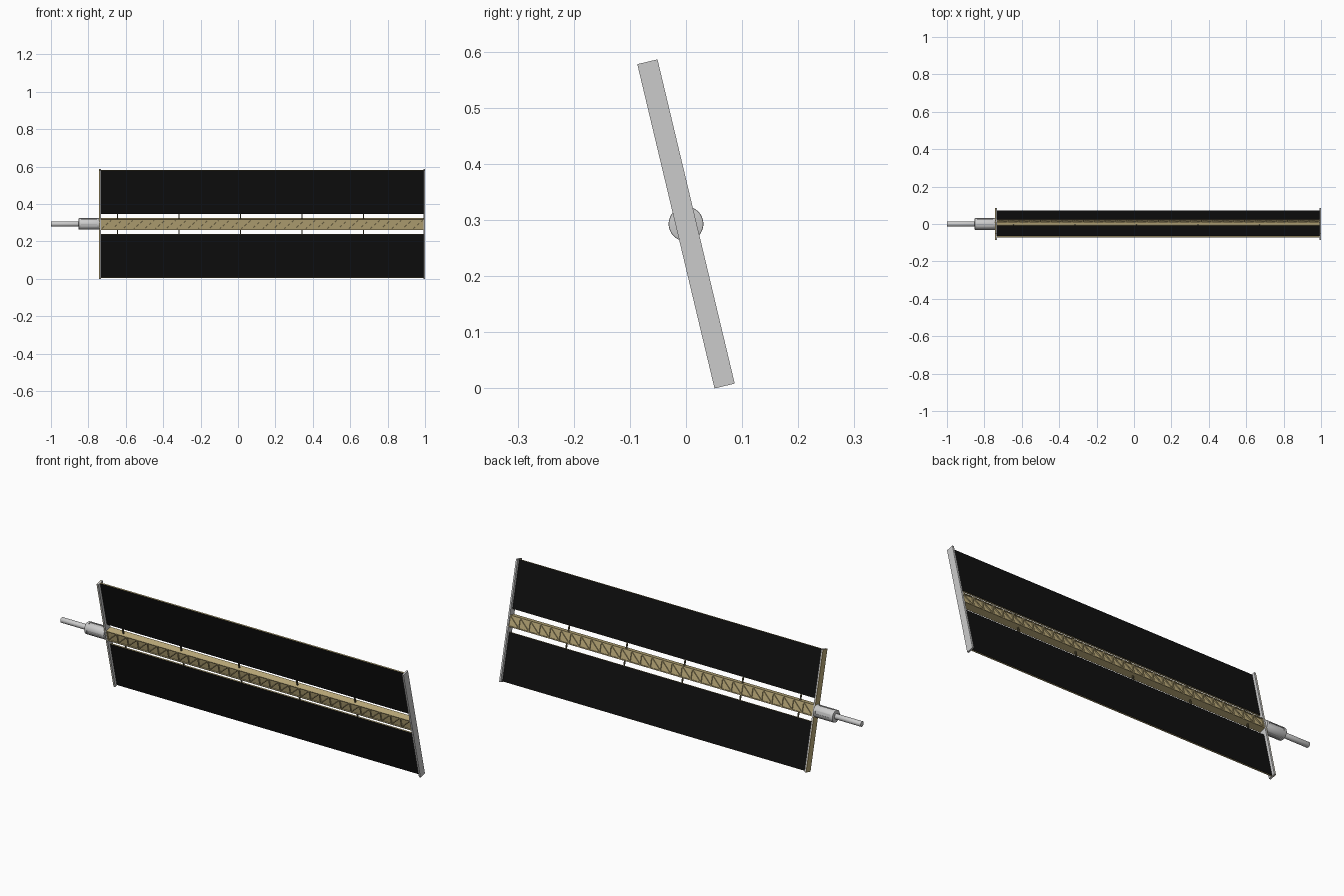
import bpy, bmesh, math
from mathutils import Matrix, Vector

if "Cube" in bpy.data.objects:
    bpy.data.objects.remove(bpy.data.objects["Cube"])

TILT = math.radians(13.4)
HALF_H, HALF_W = 0.297, 0.0185            # end plate half height / half depth
CZ = HALF_H * math.cos(TILT) + HALF_W * math.sin(TILT)
FRAME = Matrix.Translation((0, 0, CZ)) @ Matrix.Rotation(TILT, 4, 'X')
X0, X1 = -0.732, 0.991                    # span between the end plates


def material(name, rgb):
    m = bpy.data.materials.new(name)
    m.diffuse_color = (*rgb, 1)
    m.use_nodes = True
    m.node_tree.nodes["Principled BSDF"].inputs["Base Color"].default_value = m.diffuse_color
    return m


TAN = material("tan", (0.52, 0.42, 0.20))
BLACK = material("black_cells", (0.005, 0.005, 0.005))
DARK = material("dark_strut", (0.12, 0.10, 0.05))


def box(bm, lo, hi):
    lo, hi = Vector(lo), Vector(hi)
    m = Matrix.Translation((lo + hi) / 2) @ Matrix.Diagonal((*(hi - lo), 1))
    bmesh.ops.create_cube(bm, size=1, matrix=m)


def bar(bm, a, b, wide, deep):
    # square bar between two points lying in an XZ plane
    a, b = Vector(a), Vector(b)
    d = b - a
    rot = Matrix.Rotation(-math.atan2(d.z, d.x), 4, 'Y')
    m = Matrix.Translation((a + b) / 2) @ rot @ Matrix.Diagonal((d.length, deep, wide, 1))
    bmesh.ops.create_cube(bm, size=1, matrix=m)


def finish(name, bm, mat=None):
    me = bpy.data.meshes.new(name)
    bm.to_mesh(me)
    bm.free()
    ob = bpy.data.objects.new(name, me)
    bpy.context.collection.objects.link(ob)
    ob.matrix_world = FRAME
    if mat:
        me.materials.append(mat)
    return ob


def boxes(name, spans, mat=None):
    bm = bmesh.new()
    for lo, hi in spans:
        box(bm, lo, hi)
    return finish(name, bm, mat)


# end plates
boxes("inner_end_plate", [((-0.739, -HALF_W, -HALF_H), (X0, HALF_W, HALF_H))])
boxes("inner_plate_facing", [((-0.742, -HALF_W, -HALF_H), (-0.739, HALF_W, HALF_H))], TAN)
boxes("outer_end_plate", [((X1, -HALF_W, -HALF_H), (1.0, HALF_W, HALF_H))])

# solar blankets: tan substrate with black cell sheets on both sides
for name, z0, z1 in (("upper", 0.056, 0.295), ("lower", -0.295, -0.056)):
    boxes(name + "_blanket", [((X0, -0.003, z0), (X1, 0.003, z1))], TAN)
    boxes(name + "_cells", [((X0, s * 0.0035 - 0.0005, z0 + 0.001),
                             (X1, s * 0.0035 + 0.0005, z1 - 0.001)) for s in (-1, 1)], BLACK)

# mast: flanges, recessed core and lattice on front and back
TW, TH = 0.018, 0.028
boxes("mast_core", [((X0, -TW + 0.005, -TH + 0.002), (X1, TW - 0.005, TH - 0.002))], TAN)
boxes("mast_flanges", [((X0, -TW, s * (TH - 0.002) - 0.002),
                        (X1, TW, s * (TH - 0.002) + 0.002)) for s in (-1, 1)], TAN)
bm = bmesh.new()
BAYS = 30
step = (X1 - X0) / BAYS
for side in (-1, 1):
    y = side * (TW - 0.0025)
    for i in range(BAYS):
        x = X0 + i * step
        bar(bm, (x + 0.002, y, -TH + 0.003), (x + 0.002, y, TH - 0.003), 0.004, 0.005)
        bar(bm, (x + 0.004, y, -TH + 0.004), (x + step, y, TH - 0.004), 0.004, 0.005)
finish("mast_lattice", bm, TAN)

# struts tying the blankets to the mast
xs = [-0.645 + 0.329 * i for i in range(5)]
boxes("blanket_struts", [((x - 0.003, -0.003, min(s * TH, s * 0.06)),
                          (x + 0.003, 0.003, max(s * TH, s * 0.06)))
                         for x in xs for s in (-1, 1)], DARK)


# canister and drive shaft
def rod(name, x0, x1, r, bevel):
    bm = bmesh.new()
    m = Matrix.Translation(((x0 + x1) / 2, 0, 0)) @ Matrix.Rotation(math.pi / 2, 4, 'Y')
    bmesh.ops.create_cone(bm, cap_ends=True, segments=40, radius1=r, radius2=r,
                          depth=x1 - x0, matrix=m)
    rims = [e for e in bm.edges if any(len(f.verts) > 4 for f in e.link_faces)]
    bmesh.ops.bevel(bm, geom=rims, offset=bevel, segments=2, affect='EDGES', profile=0.5)
    ob = finish(name, bm)
    bpy.ops.object.select_all(action='DESELECT')
    ob.select_set(True)
    bpy.context.view_layer.objects.active = ob
    bpy.ops.object.shade_smooth_by_angle(angle=math.radians(35))
    return ob


canister = rod("canister", -0.852, -0.740, 0.031, 0.002)
rod("drive_shaft", -1.0, -0.850, 0.0135, 0.002)

# long pockets around the canister
bm = bmesh.new()
for k in range(4):
    part = bmesh.ops.create_cube(bm, size=1, matrix=Matrix.Rotation(k * math.pi / 2, 4, 'X')
                                 @ Matrix.Translation((-0.796, 0.034, 0))
                                 @ Matrix.Diagonal((0.085, 0.014, 0.016, 1)))
cutter = finish("pocket_cutter", bm)
cutter.hide_render = True
cutter.hide_viewport = True
mod = canister.modifiers.new("pockets", 'BOOLEAN')
mod.operation = 'DIFFERENCE'
mod.solver = 'EXACT'
mod.object = cutter
